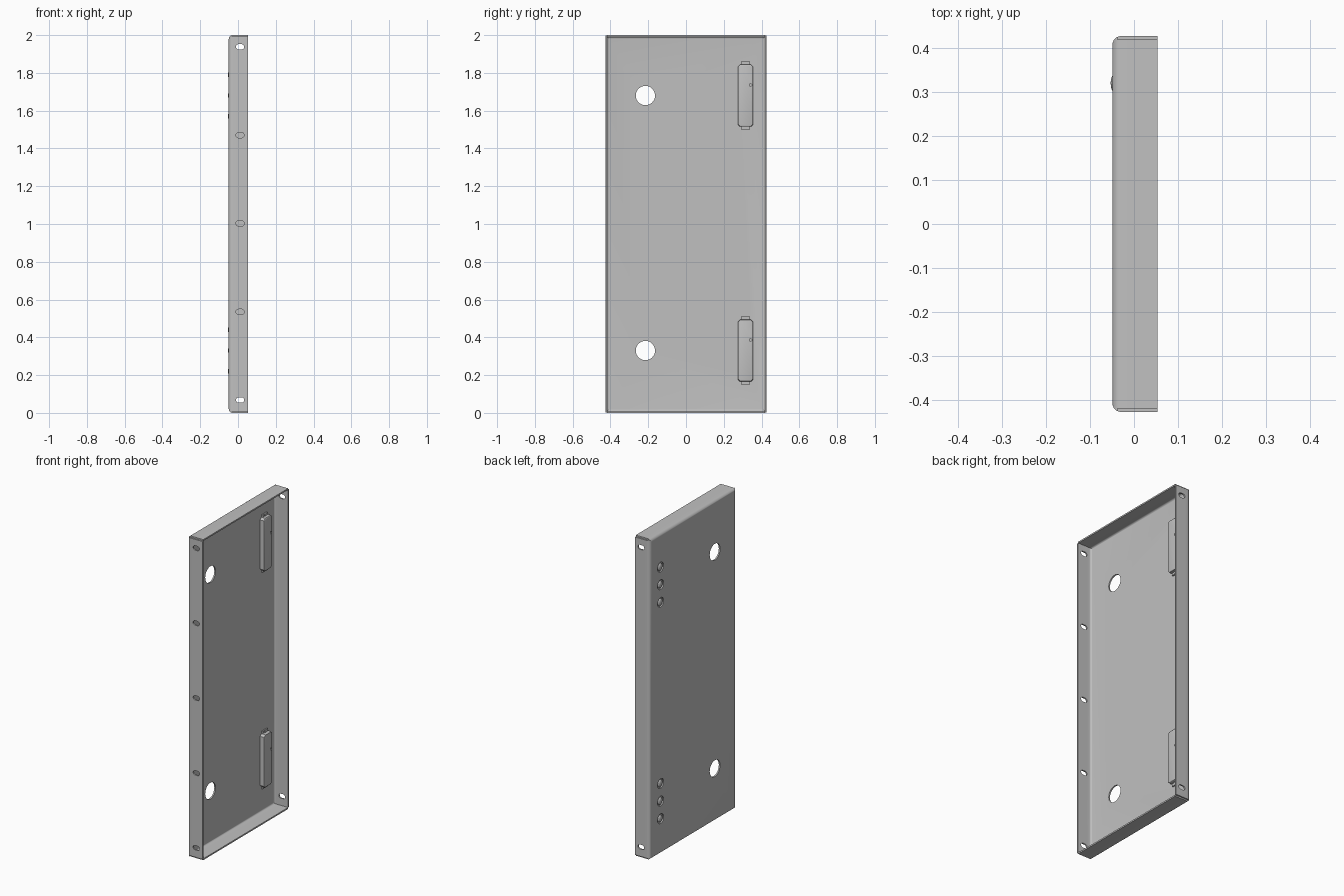
import bpy, bmesh
from math import pi, cos, sin, radians
from mathutils import Vector

cube = bpy.data.objects.get("Cube")
if cube:
    bpy.data.objects.remove(cube, do_unlink=True)

GREY = (0.53, 0.53, 0.53, 1)
steel = bpy.data.materials.new("grey_steel")
steel.use_nodes = True
steel.diffuse_color = GREY
steel.node_tree.nodes["Principled BSDF"].inputs["Base Color"].default_value = GREY

BACK, OPEN = -0.049, 0.053      # panel face and open rim in x
HALF, TOP = 0.427, 2.0          # half width in y, height in z
WALL, BEND = 0.009, 0.02


def add(name, bm):
    bmesh.ops.recalc_face_normals(bm, faces=bm.faces)
    mesh = bpy.data.meshes.new(name)
    bm.to_mesh(mesh)
    bm.free()
    mesh.materials.append(steel)
    obj = bpy.data.objects.new(name, mesh)
    bpy.context.collection.objects.link(obj)
    return obj


def smooth(obj):
    bpy.ops.object.select_all(action='DESELECT')
    obj.select_set(True)
    bpy.context.view_layer.objects.active = obj
    bpy.ops.object.shade_smooth_by_angle(angle=radians(30))


def prism(name, outline, axis, start, end, bevel=0):
    """Extrude an outline along x (points are y, z) or along y (points are x, z)."""
    bm = bmesh.new()
    verts = [bm.verts.new((start, u, v) if axis == 'x' else (u, start, v)) for u, v in outline]
    face = bm.faces.new(verts)
    result = bmesh.ops.extrude_face_region(bm, geom=[face])
    moved = [g for g in result["geom"] if isinstance(g, bmesh.types.BMVert)]
    step = Vector((end - start, 0, 0) if axis == 'x' else (0, end - start, 0))
    bmesh.ops.translate(bm, verts=moved, vec=step)
    if bevel:
        rim = [e for e in bm.edges if all(v in moved for v in e.verts)]
        bmesh.ops.bevel(bm, geom=rim, offset=bevel, segments=3, profile=0.5, affect='EDGES')
    return add(name, bm)


def rect(u0, u1, v0, v1):
    return [(u0, v0), (u1, v0), (u1, v1), (u0, v1)]


def circle(u, v, r, n=32):
    return [(u + r * cos(2 * pi * i / n), v + r * sin(2 * pi * i / n)) for i in range(n)]


def slot(u, v, half_len, r, n=8):
    pts = []
    for side in (1, -1):
        for i in range(n + 1):
            a = -pi / 2 + pi * i / n
            pts.append((u + side * (half_len - r + r * cos(a)), v + side * r * sin(a)))
    return pts


def folded_box(name, x0, x1, half, z0, z1, radius):
    """Box whose four edges on the -x side are rounded like a sheet bend."""
    bm = bmesh.new()
    bmesh.ops.create_cube(bm, size=1)
    for v in bm.verts:
        v.co = (x1 if v.co.x > 0 else x0, half if v.co.y > 0 else -half,
                z1 if v.co.z > 0 else z0)
    edges = [e for e in bm.edges if all(abs(v.co.x - x0) < 1e-5 for v in e.verts)]
    bmesh.ops.bevel(bm, geom=edges, offset=radius, segments=6, profile=0.5, affect='EDGES')
    return add(name, bm)


def cut(target, cutters):
    for cutter in cutters:
        cutter.hide_render = True
        mod = target.modifiers.new("cut", 'BOOLEAN')
        mod.operation, mod.solver, mod.object = 'DIFFERENCE', 'EXACT', cutter
        bpy.context.view_layer.objects.active = target
        bpy.ops.object.modifier_apply(modifier=mod.name)
        bpy.data.objects.remove(cutter, do_unlink=True)


# Folded sheet tray, open towards +x
tray = folded_box("panel_tray", BACK, OPEN, HALF, 0, TOP, BEND)
cutters = [folded_box("hollow", BACK + WALL, OPEN + 0.1, HALF - WALL, WALL, TOP - WALL,
                      BEND - WALL)]

# Open relief at the four flange corners
gap = WALL - 0.0005
for y0 in (-HALF - 0.01, HALF - gap):
    for z0 in (-0.01, TOP - gap):
        cutters.append(prism("corner_relief", rect(y0, y0 + gap + 0.01, z0, z0 + gap + 0.01),
                             'x', BACK + BEND * 0.6, OPEN + 0.1))

# Mounting slots: five in the front flange, two in the rear one
slot_heights = (0.068, 0.535, 1.003, 1.47, 1.938)
for z in slot_heights:
    cutters.append(prism("front_slot", slot(0.011, z, 0.022, 0.014), 'y', -HALF - 0.02, -HALF + 0.02))
for z in (slot_heights[0], slot_heights[-1]):
    cutters.append(prism("rear_slot", slot(0.011, z, 0.022, 0.014), 'y', HALF - 0.02, HALF + 0.02))

# Round through holes and button openings
centres = (0.33, 1.68)
button_offsets = (-0.11, 0, 0.11)
BUTTON_Y = 0.32
for zc in centres:
    cutters.append(prism("round_hole", circle(-0.215, zc, 0.051, 48), 'x', BACK - 0.05, BACK + 0.05))
    for dz in button_offsets:
        cutters.append(prism("button_opening", circle(BUTTON_Y, zc + dz, 0.03), 'x',
                             BACK - 0.05, BACK + 0.025))
cut(tray, cutters)
smooth(tray)

# Raised housings inside the panel with end tabs, screws and buttons
inner = BACK + WALL
for label, zc in zip(("lower", "upper"), centres):
    yc, hw, hl, c = 0.315, 0.04, 0.165, 0.012
    outline = [(yc - hw, zc - hl + c), (yc - hw + c, zc - hl), (yc + hw - c, zc - hl),
               (yc + hw, zc - hl + c), (yc + hw, zc + hl - c), (yc + hw - c, zc + hl),
               (yc - hw + c, zc + hl), (yc - hw, zc + hl - c)]
    housing = prism(label + "_housing", outline, 'x', inner - 0.001, inner + 0.028, 0.006)
    cut(housing, [prism("indicator_hole", circle(0.342, zc + 0.056, 0.007, 16), 'x',
                        inner + 0.015, inner + 0.05)])
    smooth(housing)
    for side in (-1, 1):
        z0, z1 = sorted((zc + side * (hl - 0.01), zc + side * 0.18))
        prism(label + "_housing_tab", rect(yc - 0.025, yc + 0.025, z0, z1), 'x',
              inner - 0.001, inner + 0.008)
        prism(label + "_tab_screw", circle(yc, zc + side * 0.172, 0.007, 16), 'x',
              inner, inner + 0.011)
    for dz in button_offsets:
        bm = bmesh.new()
        bmesh.ops.create_uvsphere(bm, u_segments=24, v_segments=12, radius=1)
        for v in bm.verts:
            v.co = (inner - 0.003 + v.co.x * 0.01, BUTTON_Y + v.co.y * 0.022,
                    zc + dz + v.co.z * 0.022)
        smooth(add(label + "_button", bm))
